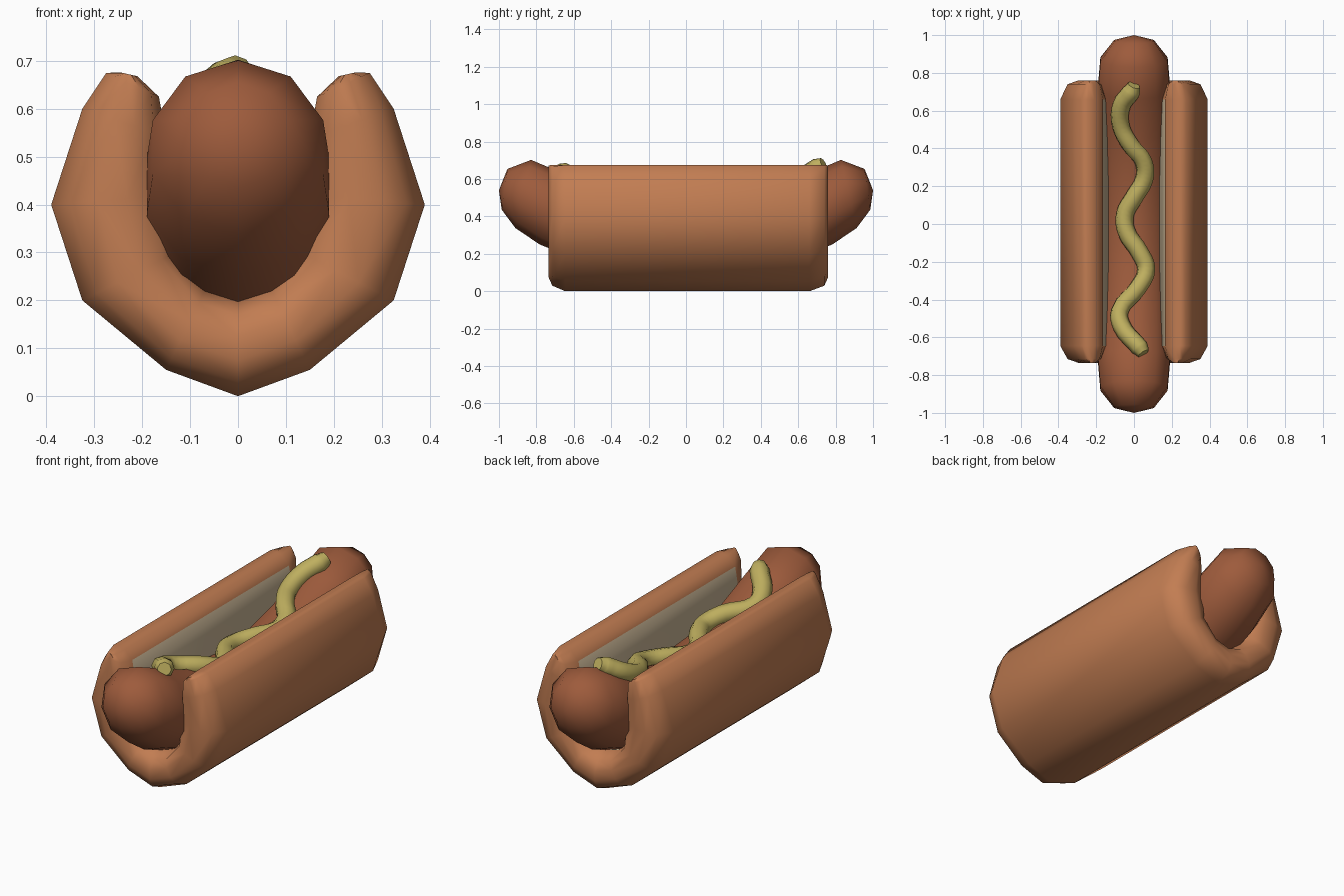
import bpy, bmesh, math

if "Cube" in bpy.data.objects:
    bpy.data.objects.remove(bpy.data.objects["Cube"])


def material(name, color):
    m = bpy.data.materials.new(name)
    m.diffuse_color = (*color, 1)
    m.use_nodes = True
    m.node_tree.nodes["Principled BSDF"].inputs["Base Color"].default_value = m.diffuse_color
    return m


crust = material("bun crust", (0.54, 0.205, 0.085))
crumb = material("bun crumb", (0.58, 0.46, 0.30))
meat = material("sausage brown", (0.34, 0.105, 0.045))
yellow = material("mustard yellow", (0.52, 0.43, 0.115))


def smooth(ob, angle):
    bpy.ops.object.select_all(action='DESELECT')
    ob.select_set(True)
    bpy.context.view_layer.objects.active = ob
    bpy.ops.object.shade_smooth_by_angle(angle=math.radians(angle))


def finish(name, bm, mats, angle):
    bmesh.ops.recalc_face_normals(bm, faces=bm.faces)
    me = bpy.data.meshes.new(name)
    bm.to_mesh(me)
    bm.free()
    for m in mats:
        me.materials.append(m)
    ob = bpy.data.objects.new(name, me)
    bpy.context.collection.objects.link(ob)
    smooth(ob, angle)
    return ob


# Bun: U-shaped section as (outer, inner) pairs from the bottom to the lip
pairs = [((0, 0), (0, .20)), ((.15, .055), (.07, .22)), ((.325, .20), (.13, .30)),
         ((.39, .40), (.135, .42)), ((.325, .60), (.15, .54)),
         ((.275, .675), (.165, .625)), ((.245, .676), (.21, .668))]
flip = lambda p: (-p[0], p[1])
pairs = [(flip(a), flip(b)) for a, b in pairs[:0:-1]] + pairs
n = len(pairs)


def bun_ring(bm, y, t):
    """Closed section, pinched by t towards its middle line."""
    outer, inner = [], []
    for a, b in pairs:
        m = ((a[0] + b[0]) / 2, (a[1] + b[1]) / 2)
        for src, dst in ((a, outer), (b, inner)):
            dst.append(bm.verts.new((src[0] + (m[0] - src[0]) * t, y,
                                     src[1] + (m[1] - src[1]) * t)))
    return outer + inner[::-1]


bm = bmesh.new()
stations = [(-.735, .75), (-.715, .3), (-.645, 0), (.66, 0), (.74, .3), (.76, .75)]
rings = [bun_ring(bm, y, t) for y, t in stations]
for s, (r0, r1) in enumerate(zip(rings, rings[1:])):
    for i in range(2 * n):
        j = (i + 1) % (2 * n)
        f = bm.faces.new((r0[i], r0[j], r1[j], r1[i]))
        # the inner wall, below the lips, shows the crumb
        if s == 2 and n < i < 2 * n - 2:
            f.material_index = 1
for r in (rings[0], rings[-1]):
    for i in range(n - 1):
        bm.faces.new((r[i], r[i + 1], r[2 * n - 2 - i], r[2 * n - 1 - i]))
finish("bun", bm, [crust, crumb], 60)

# Sausage: ten-sided rings along an upward bend (y, z, radius, tilt)
half = [(.25, .29, .20, 8), (.5, .35, .20, 15), (.72, .44, .20, 18),
        (.87, .52, .187, 13), (.97, .545, .11, 8)]
spine = [(-y, z, r, -a) for y, z, r, a in half[::-1]] + [(0, .27, .20, 0)] + half
bm = bmesh.new()
rings = []
for y, z, r, a in spine:
    a = math.radians(a)
    ring = []
    for k in range(10):
        w = math.tau * k / 10
        h = r * math.cos(w)
        ring.append(bm.verts.new((r * math.sin(w), y - h * math.sin(a), z + h * math.cos(a))))
    rings.append(ring)
for r0, r1 in zip(rings, rings[1:]):
    for i in range(10):
        j = (i + 1) % 10
        bm.faces.new((r0[i], r0[j], r1[j], r1[i]))
for ring, y in ((rings[0], -1), (rings[-1], 1)):
    tip = bm.verts.new((0, y, .54))
    for i in range(10):
        bm.faces.new((ring[i], ring[(i + 1) % 10], tip))
finish("sausage", bm, [meat], 80)

# Mustard: wavy tube lying along the top of the sausage
path = [(0, .735), (-.015, .70), (-.065, .63), (-.07, .52), (-.02, .42), (.05, .33),
        (.055, .24), (0, .14), (-.048, .05), (-.04, -.04), (.03, -.15), (.065, -.24),
        (.02, -.34), (-.075, -.46), (-.065, -.54), (.03, -.655), (.05, -.685)]
cu = bpy.data.curves.new("mustard", 'CURVE')
cu.dimensions = '3D'
cu.bevel_depth = .048
cu.bevel_resolution = 2
cu.resolution_u = 4
cu.use_fill_caps = True
sp = cu.splines.new('BEZIER')
sp.bezier_points.add(len(path) - 1)
for i, (p, (x, y)) in enumerate(zip(sp.bezier_points, path)):
    p.co = (x, y, .487 + .36 * y * y - 2.5 * x * x)
    p.handle_left_type = p.handle_right_type = 'AUTO'
    p.radius = .7 if i in (0, len(path) - 1) else 1
cu.materials.append(yellow)
mustard = bpy.data.objects.new("mustard", cu)
bpy.context.collection.objects.link(mustard)
bpy.ops.object.select_all(action='DESELECT')
mustard.select_set(True)
bpy.context.view_layer.objects.active = mustard
bpy.ops.object.convert(target='MESH')
smooth(bpy.context.view_layer.objects.active, 50)
